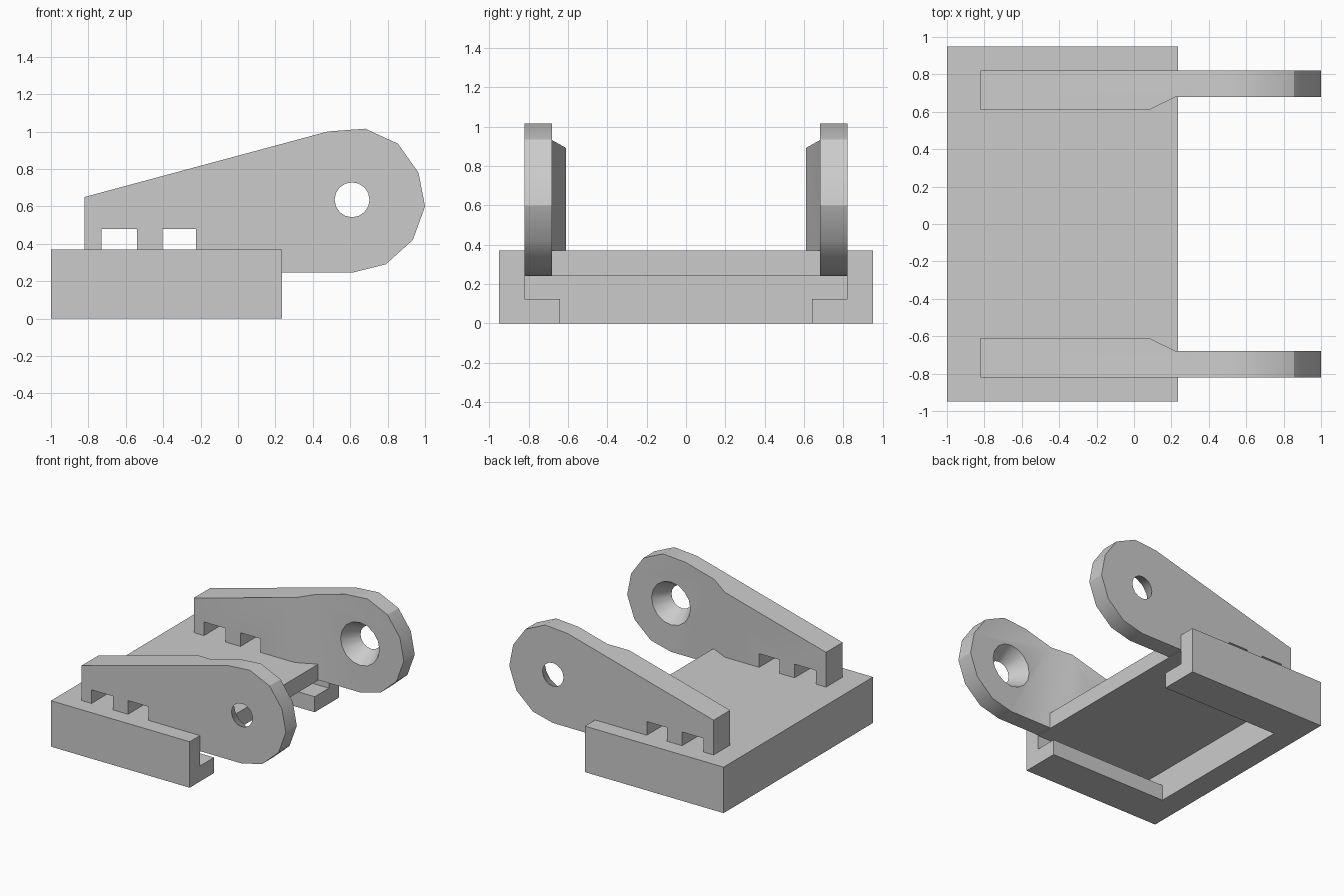
import bpy
import bmesh
import math
from mathutils import Vector

default = bpy.data.objects.get("Cube")
if default:
    bpy.data.objects.remove(default, do_unlink=True)

grey = bpy.data.materials.new("light_grey")
grey.use_nodes = True
colour = (0.6, 0.6, 0.6, 1)
grey.diffuse_color = colour
grey.node_tree.nodes["Principled BSDF"].inputs["Base Color"].default_value = colour


def prism(name, points, axis, start, end):
    """Extrude a 2D outline along one axis, from start to end."""
    place = {
        "x": lambda a, b: Vector((start, a, b)),
        "y": lambda a, b: Vector((a, start, b)),
        "z": lambda a, b: Vector((a, b, start)),
    }[axis]
    shift = Vector([end - start if c == axis else 0 for c in "xyz"])
    bm = bmesh.new()
    face = bm.faces.new([bm.verts.new(place(a, b)) for a, b in points])
    side = bmesh.ops.extrude_face_region(bm, geom=[face])["geom"]
    moved = [v for v in side if isinstance(v, bmesh.types.BMVert)]
    bmesh.ops.translate(bm, verts=moved, vec=shift)
    bmesh.ops.recalc_face_normals(bm, faces=bm.faces)
    return to_object(name, bm)


def to_object(name, bm):
    mesh = bpy.data.meshes.new(name)
    bm.to_mesh(mesh)
    bm.free()
    mesh.materials.append(grey)
    obj = bpy.data.objects.new(name, mesh)
    bpy.context.collection.objects.link(obj)
    return obj


def rect(a0, a1, b0, b1):
    return [(a0, b0), (a1, b0), (a1, b1), (a0, b1)]


def cut(obj, cutter):
    """Subtract the cutter, apply the result and remove the cutter."""
    mod = obj.modifiers.new("cut", "BOOLEAN")
    mod.operation = "DIFFERENCE"
    mod.solver = "EXACT"
    mod.object = cutter
    bpy.context.view_layer.update()
    graph = bpy.context.evaluated_depsgraph_get()
    mesh = bpy.data.meshes.new_from_object(obj.evaluated_get(graph))
    obj.modifiers.clear()
    obj.data = mesh
    bpy.data.objects.remove(cutter, do_unlink=True)


# Base block with a T-shaped channel underneath, open at the hinge end
base = prism("base", rect(-0.95, 0.95, 0, 0.37), "x", -1, 0.235)
half = [(0.64, -0.1), (0.64, 0.125), (0.82, 0.125), (0.82, 0.24)]
channel = half + [(-y, z) for y, z in reversed(half)]
cut(base, prism("channel_cutter", channel, "x", -0.81, 0.5))

# Hinge arm: side outline with a rounded end
outline = [(-0.82, 0.65), (0.48, 1.0), (0.68, 1.015), (0.855, 0.935),
           (0.965, 0.78), (1.0, 0.6), (0.935, 0.42), (0.79, 0.29),
           (0.61, 0.245), (-0.82, 0.245)]
arm = prism("hinge_arms", outline, "y", 0.61, 0.82)

# Thin the arm towards its rounded end
thinning = [(-0.148, 0.5), (0.225, 0.68), (1.2, 0.68), (1.2, 0.5)]
cut(arm, prism("thinning_cutter", thinning, "z", 0, 1.2))

# Two windows just above the base
for x0, x1 in ((-0.73, -0.54), (-0.405, -0.225)):
    cut(arm, prism("window_cutter", rect(x0, x1, 0.36, 0.48), "y", 0.5, 0.9))

# Tapered pivot hole, wide on the inner face; overshoots both faces
bm = bmesh.new()
bmesh.ops.create_cone(bm, cap_ends=True, segments=16,
                      radius1=0.082, radius2=0.184, depth=0.18)
cone = to_object("pivot_cutter", bm)
cone.rotation_euler = (math.radians(90), 0, 0)
cone.location = (0.61, 0.75, 0.635)
cut(arm, cone)

# Matching arm on the other side
mirror = arm.modifiers.new("mirror", "MIRROR")
mirror.use_axis = (False, True, False)
mirror.use_mirror_merge = False

# Smooth the rounded end and hole, keep hard edges crisp
bpy.ops.object.select_all(action="DESELECT")
arm.select_set(True)
bpy.context.view_layer.objects.active = arm
bpy.ops.object.shade_smooth_by_angle(angle=math.radians(30))
